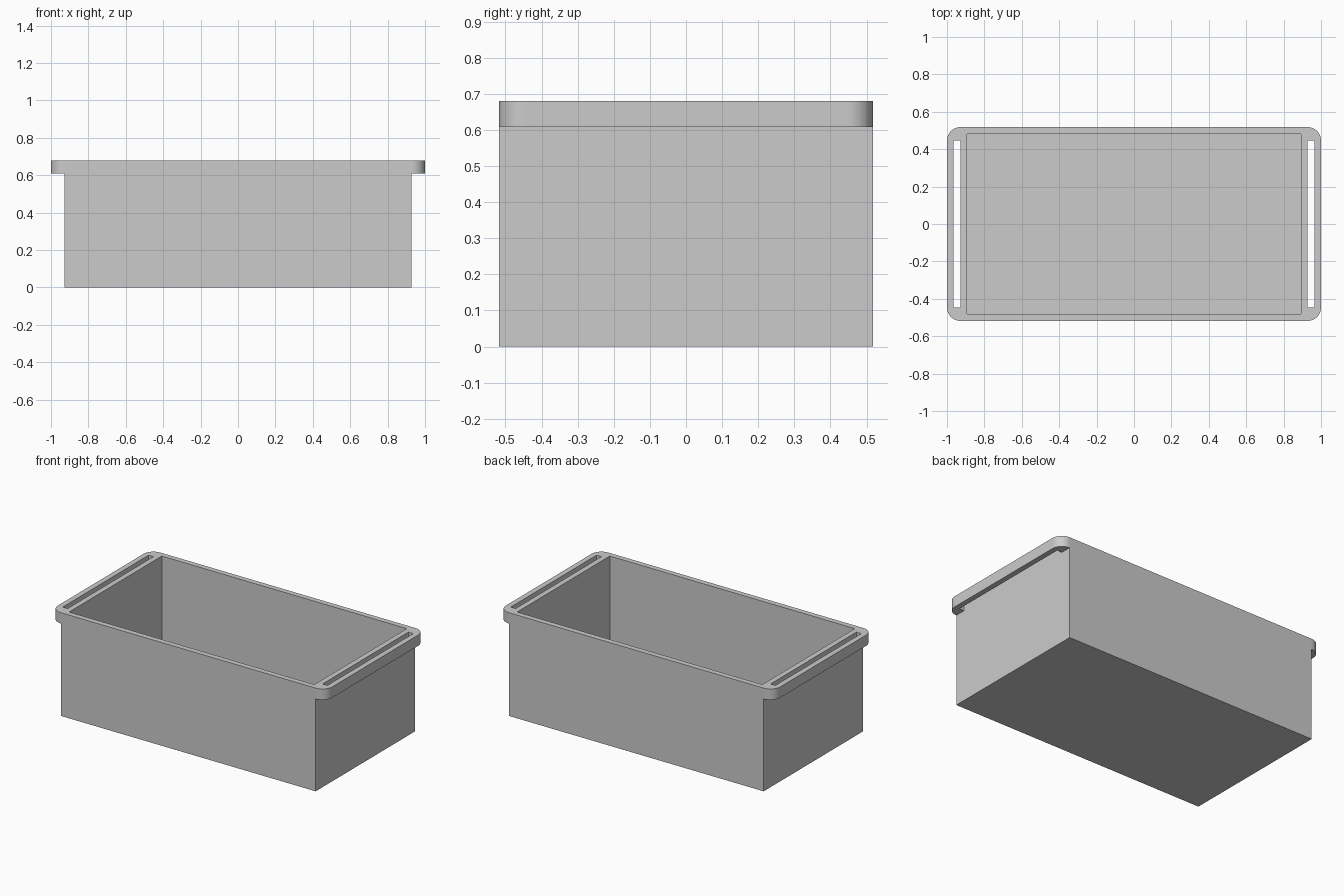
import bpy
import bmesh

cube = bpy.data.objects.get("Cube")
if cube:
    bpy.data.objects.remove(cube, do_unlink=True)

# Main dimensions, mostly stepped from one wall thickness
WALL = 0.0357
FLOOR = WALL / 2
HALF_X, HALF_Y, HEIGHT = 1.0, 0.518, 0.68
BODY_X = HALF_X - 2 * WALL
RIM_Z = HEIGHT - 2 * WALL
GREY = (0.6, 0.6, 0.6, 1)

grey = bpy.data.materials.new("mid_grey")
grey.use_nodes = True
grey.diffuse_color = GREY
grey.node_tree.nodes["Principled BSDF"].inputs["Base Color"].default_value = GREY


def block(name, low, high, radius=0):
    """Box between two corners, with optional rounded upright edges."""
    bm = bmesh.new()
    bmesh.ops.create_cube(bm, size=1)
    for v in bm.verts:
        v.co = [l + (c + 0.5) * (h - l) for c, l, h in zip(v.co, low, high)]
    if radius:
        upright = [e for e in bm.edges
                   if abs(e.verts[0].co.z - e.verts[1].co.z) > 0.01]
        bmesh.ops.bevel(bm, geom=upright, offset=radius, offset_type='OFFSET',
                        segments=12, profile=0.5, affect='EDGES')
    mesh = bpy.data.meshes.new(name)
    bm.to_mesh(mesh)
    bm.free()
    mesh.materials.append(grey)
    obj = bpy.data.objects.new(name, mesh)
    bpy.context.collection.objects.link(obj)
    return obj


def cut(target, low, high):
    """Subtract a box from the target and discard the cutter."""
    cutter = block("cutter", low, high)
    cutter.hide_render = True
    mod = target.modifiers.new("cut", 'BOOLEAN')
    mod.operation = 'DIFFERENCE'
    mod.solver = 'EXACT'
    mod.object = cutter
    bpy.context.view_layer.objects.active = target
    bpy.ops.object.modifier_apply(modifier=mod.name)
    bpy.data.objects.remove(cutter, do_unlink=True)


# Storage bin: rounded outline at full height
bin_body = block("storage_bin", (-HALF_X, -HALF_Y, 0), (HALF_X, HALF_Y, HEIGHT), 2 * WALL)

# Open cavity
cav_x, cav_y = BODY_X - WALL, HALF_Y - WALL
cut(bin_body, (-cav_x, -cav_y, FLOOR), (cav_x, cav_y, 1))

for side in (-1, 1):
    # Step under the end handle, then the long slot through the handle
    for inner, outer, half_y, low_z, high_z in (
            (BODY_X, 1.2, 0.8, -0.2, RIM_Z),
            (BODY_X, HALF_X - WALL, HALF_Y - 2 * WALL, 0.5, 1)):
        xs = sorted((side * inner, side * outer))
        cut(bin_body, (xs[0], -half_y, low_z), (xs[1], half_y, high_z))

# Smooth only the rounded corners
for poly in bin_body.data.polygons:
    poly.use_smooth = max(abs(c) for c in poly.normal) < 0.999
